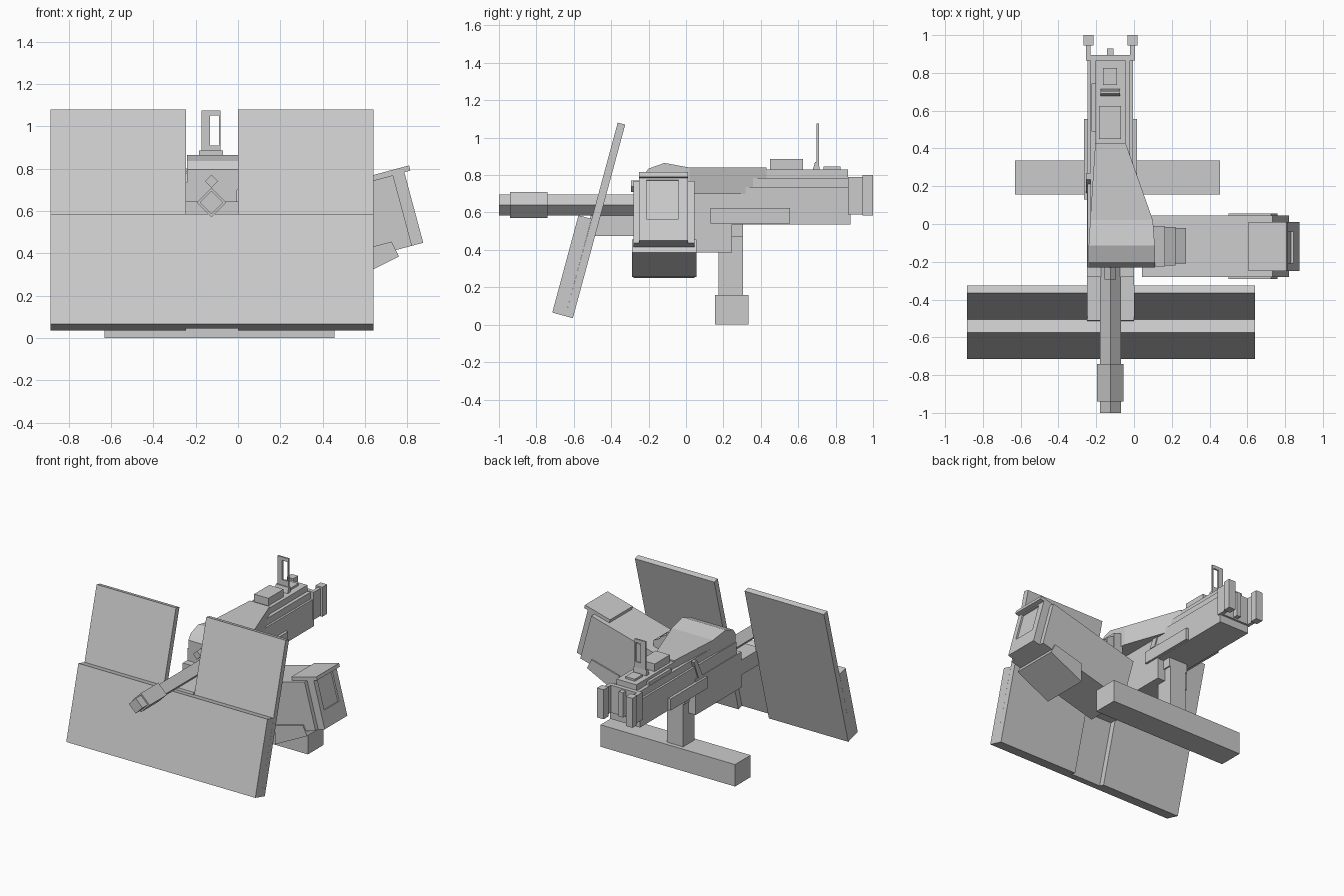
import bpy, bmesh
from mathutils import Vector

CX = -0.125  # centre line of the gun


def finish(name, bm):
    bmesh.ops.recalc_face_normals(bm, faces=bm.faces)
    me = bpy.data.meshes.new(name)
    bm.to_mesh(me)
    bm.free()
    ob = bpy.data.objects.new(name, me)
    bpy.context.collection.objects.link(ob)
    return ob


def loft(name, rings):
    """Closed solid through rings of equal point count."""
    bm = bmesh.new()
    vs = [[bm.verts.new(p) for p in r] for r in rings]
    n = len(vs[0])
    for a, b in zip(vs, vs[1:]):
        for i in range(n):
            j = (i + 1) % n
            bm.faces.new((a[i], a[j], b[j], b[i]))
    bm.faces.new(vs[0])
    bm.faces.new(vs[-1])
    return finish(name, bm)


def box(name, x0, x1, y0, y1, z0, z1):
    return loft(name, [[(x0, y0, z), (x1, y0, z), (x1, y1, z), (x0, y1, z)] for z in (z0, z1)])


def prism_x(name, prof, x0, x1):
    """Profile of (y, z) points extruded along x."""
    return loft(name, [[(x, y, z) for y, z in prof] for x in (x0, x1)])


def prism_y(name, prof, y0, y1):
    """Profile of (x, z) points extruded along y."""
    return loft(name, [[(x, y, z) for x, z in prof] for y in (y0, y1)])


def diamond(name, z, r, y0, y1):
    prism_y(name, [(CX - r, z), (CX, z - r), (CX + r, z), (CX, z + r)], y0, y1)


# Stand
box("base_bar", -0.63, 0.455, 0.155, 0.335, 0, 0.16)
box("post", -0.19, -0.06, 0.175, 0.305, 0.16, 0.54)

# Tilted shield: full-width front plate with two tall back plates
prism_x("shield_front", [(-0.715, 0.065), (-0.645, 0.046), (-0.505, 0.566), (-0.575, 0.585)], -0.885, 0.64)
for side, x0, x1 in (("left", -0.885, -0.245), ("right", 0, 0.64)):
    prism_x("shield_plate_" + side,
            [(-0.645, 0.046), (-0.605, 0.035), (-0.325, 1.07), (-0.365, 1.08)], x0, x1)

# Cradle and shield arm
box("cradle", -0.25, 0, -0.28, 0.245, 0.385, 0.645)
prism_x("shield_arm", [(-0.53, 0.475), (-0.27, 0.475), (-0.27, 0.585), (-0.51, 0.585)], -0.25, 0)
box("cradle_tail", -0.2, -0.05, 0.24, 0.305, 0.47, 0.54)

# Barrel of square section standing on its edge
diamond("barrel", 0.64, 0.055, -0.75, -0.2)
diamond("muzzle", 0.64, 0.07, -0.94, -0.74)
diamond("muzzle_tip", 0.64, 0.055, -1.0, -0.94)
diamond("gas_rod", 0.74, 0.031, -0.295, -0.2)

# Receiver in three steps
box("receiver_lower", -0.245, -0.005, -0.23, 0.88, 0.535, 0.735)
box("receiver_middle", -0.23, -0.02, -0.23, 0.865, 0.735, 0.785)
box("receiver_top", -0.205, -0.045, -0.2, 0.865, 0.785, 0.83)

# Tapered feed cover
stations = [(-0.23, -0.24, 0.11, 0.795), (-0.2, -0.24, 0.11, 0.835), (-0.115, -0.24, 0.11, 0.865),
            (0.02, -0.232, 0.1, 0.84), (0.43, -0.205, -0.045, 0.84)]
loft("feed_cover", [[(a, y, 0.7), (b, y, 0.7), (b, y, z), (a, y, z)] for y, a, b, z in stations])

# Side rails, braces, rear grips
for s, side in ((-1, "left"), (1, "right")):
    xa, xb = sorted((CX + s * 0.115, CX + s * 0.14))
    box("side_rail_" + side, xa, xb, 0.13, 0.555, 0.54, 0.625)
    prism_x("brace_" + side, [(0.165, 0.64), (0.215, 0.64), (0.27, 0.78), (0.235, 0.78)],
            *sorted((CX + s * 0.1, CX + s * 0.128)))
    box("grip_arm_" + side, *sorted((CX + s * 0.105, CX + s * 0.13)), 0.89, 0.95, 0.59, 0.79)
    box("grip_" + side, *sorted((CX + s * 0.09, CX + s * 0.143)), 0.945, 1.0, 0.585, 0.8)
box("back_plate", -0.255, 0.005, 0.865, 0.895, 0.59, 0.79)
box("trigger", -0.142, -0.108, 0.89, 0.93, 0.6, 0.78)
box("charging_bar", -0.225, -0.2, 0.49, 0.745, 0.785, 0.81)

# Top fittings and the rear sight
box("top_block", -0.185, -0.07, 0.45, 0.625, 0.82, 0.885)
box("rear_block", -0.165, -0.09, 0.735, 0.825, 0.82, 0.845)
prism_x("sight_base", [(0.675, 0.82), (0.715, 0.82), (0.71, 0.87), (0.69, 0.87)], -0.178, -0.075)
box("sight_post_left", -0.172, -0.132, 0.698, 0.71, 0.86, 1.075)
box("sight_post_right", -0.09, -0.083, 0.698, 0.71, 0.86, 1.075)
box("sight_top", -0.132, -0.09, 0.698, 0.71, 1.05, 1.075)
box("sight_bottom", -0.132, -0.09, 0.698, 0.71, 0.86, 0.91)

# Tilted ammunition box with narrower end cap, lid and wedge support
U, V = Vector((0.966, 0.259)), Vector((-0.259, 0.966))
O = Vector((0.875, 0.45))  # lower outer corner of the end cap


def tilted(name, u0, u1, v0, v1, y0, y1):
    prism_y(name, [tuple(O + U * u + V * v) for u, v in ((u0, v0), (u1, v0), (u1, v1), (u0, v1))], y0, y1)


tilted("ammo_box", -0.77, -0.055, 0, 0.345, -0.28, 0.045)
# end cap built as a frame around a recessed window
tilted("end_cap_core", -0.08, -0.012, 0, 0.345, -0.25, 0.01)
tilted("end_cap_bottom", -0.02, 0, 0, 0.12, -0.25, 0.01)
tilted("end_cap_top", -0.02, 0, 0.335, 0.36, -0.25, 0.01)
tilted("end_cap_front", -0.02, 0, 0.12, 0.335, -0.25, -0.21)
tilted("end_cap_back", -0.02, 0, 0.12, 0.335, -0.04, 0.01)
tilted("box_lid", -0.18, 0.03, 0.345, 0.37, -0.25, 0.01)
prism_y("box_support", [(0.5, 0.255), (0.76, 0.385), (0.725, 0.455), (0.5, 0.395)], -0.29, 0.055)

# Feed chute between box and cover
prism_y("feed_throat", [(0.09, 0.6), (0.165, 0.58), (0.165, 0.78), (0.09, 0.8)], -0.225, -0.01)
prism_y("feed_guide", [(0.16, 0.58), (0.22, 0.6), (0.22, 0.73), (0.16, 0.76)], -0.22, -0.015)
prism_y("feed_mouth", [(0.215, 0.58), (0.275, 0.6), (0.275, 0.69), (0.215, 0.72)], -0.21, -0.02)
